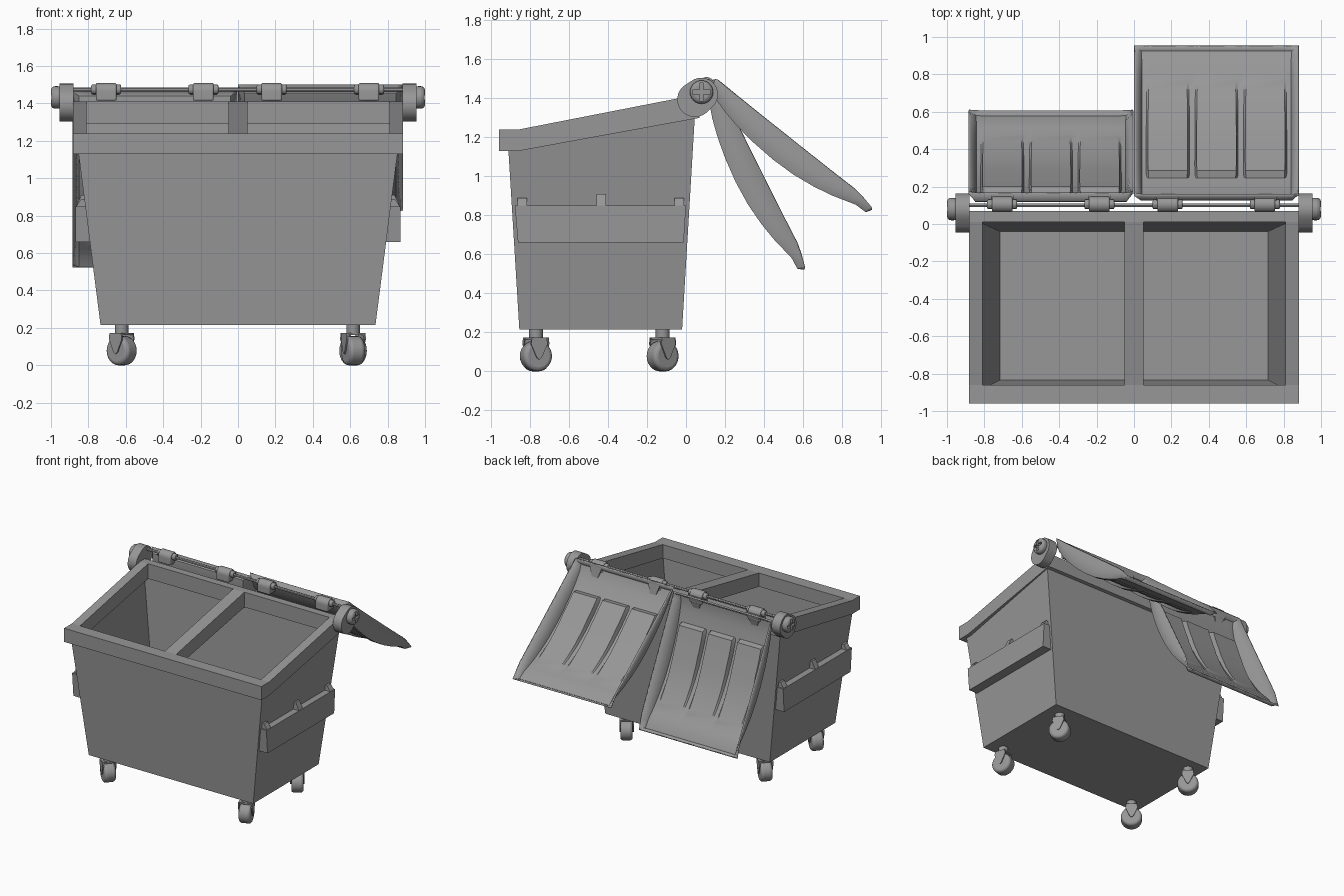
import bpy, bmesh
from math import radians, sin, cos, pi
from mathutils import Matrix

if "Cube" in bpy.data.objects:
    bpy.data.objects.remove(bpy.data.objects["Cube"])

GREY = bpy.data.materials.new("dark_grey")
GREY.diffuse_color = (.31, .31, .31, 1)
GREY.use_nodes = True
GREY.node_tree.nodes["Principled BSDF"].inputs["Base Color"].default_value = GREY.diffuse_color


def finish(name, bm, smooth=None, bevel=0):
    bmesh.ops.recalc_face_normals(bm, faces=bm.faces)
    return make(name, bm, smooth, bevel)


def make(name, bm, smooth=None, bevel=0):
    me = bpy.data.meshes.new(name)
    bm.to_mesh(me)
    bm.free()
    me.materials.append(GREY)
    ob = bpy.data.objects.new(name, me)
    bpy.context.collection.objects.link(ob)
    if bevel:
        m = ob.modifiers.new("bevel", 'BEVEL')
        m.width, m.segments, m.limit_method = bevel, 3, 'ANGLE'
        m.angle_limit = radians(50)
    if smooth:
        bpy.ops.object.select_all(action='DESELECT')
        ob.select_set(True)
        bpy.context.view_layer.objects.active = ob
        bpy.ops.object.shade_smooth_by_angle(angle=radians(smooth))
    return ob


def add_prism(bm, profile, x0, x1):
    """Extrude a (y, z) profile along x."""
    a = [bm.verts.new((x0, y, z)) for y, z in profile]
    b = [bm.verts.new((x1, y, z)) for y, z in profile]
    bm.faces.new(a)
    bm.faces.new(b[::-1])
    for i in range(len(a)):
        j = (i + 1) % len(a)
        bm.faces.new((a[i], b[i], b[j], a[j]))


def prism(name, profile, x0, x1, **kw):
    bm = bmesh.new()
    add_prism(bm, profile, x0, x1)
    return finish(name, bm, **kw)


def circle(y, z, r, n=24, a0=0.0, a1=2 * pi, closed=True):
    return [(y + r * cos(a0 + (a1 - a0) * i / n), z + r * sin(a0 + (a1 - a0) * i / n))
            for i in range(n if closed else n + 1)]


def rect(y0, y1, z0, z1):
    return [(y0, z0), (y1, z0), (y1, z1), (y0, z1)]


def cut(ob, profile, x0, x1):
    cutter = prism("cutter", profile, x0, x1)
    cutter.hide_render = True
    m = ob.modifiers.new("cut", 'BOOLEAN')
    m.operation, m.object, m.solver = 'DIFFERENCE', cutter, 'EXACT'
    bpy.context.view_layer.objects.active = ob
    for mod in list(ob.modifiers):
        bpy.ops.object.modifier_apply(modifier=mod.name)
    bpy.data.objects.remove(cutter)


# Tapered open tub with a sloping top edge
bm = bmesh.new()
low = [bm.verts.new(p) for p in ((-.735, -.855, .215), (.735, -.855, .215),
                                 (.735, -.02, .215), (-.735, -.02, .215))]
top = [bm.verts.new(p) for p in ((-.855, -.912, 1.15), (.855, -.912, 1.15),
                                 (.876, .046, 1.32), (-.876, .046, 1.32))]
bm.faces.new(low[::-1])
for i in range(4):
    j = (i + 1) % 4
    bm.faces.new((low[i], low[j], top[j], top[i]))
tub = make("tub", bm)
m = tub.modifiers.new("wall", 'SOLIDIFY')
m.thickness, m.offset, m.use_even_offset = .022, -1, True

# Rim frame with two openings and a centre bar
rim = prism("rim", [(-.96, 1.13), (-.86, 1.13), (.07, 1.30), (.07, 1.41),
                    (.01, 1.41), (-.86, 1.24), (-.96, 1.24)], -.882, .882)
for s in (-1, 1):
    cut(rim, rect(-.86, .01, 1.0, 1.6), min(s * .05, s * .81), max(s * .05, s * .81))

for s, side in ((-1, "left"), (1, "right")):
    # Fork pocket (inner face follows the wall) with gussets on top
    bm = bmesh.new()
    add_prism(bm, [(-.862, .66), (-.012, .66), (0, .85), (-.878, .85)], s * .78, s * .868)
    for v in bm.verts:
        if abs(v.co.x) < .8:
            v.co.x = s * (.785 if v.co.z < .7 else .81)
    finish(side + "_fork_pocket", bm)
    for k, (yc, zt) in enumerate(((-.84, .89), (-.435, .91), (-.035, .89))):
        bm = bmesh.new()
        add_prism(bm, rect(yc - .024, yc + .024, .845, zt), s * .808, s * .868)
        for v in bm.verts:
            if abs(v.co.x) > .85 and v.co.z > .87:
                v.co.x = s * .838
        finish(f"{side}_gusset_{k}", bm)

    # Rounded hinge bracket and slotted bolt head
    t = radians(40)
    cap = (circle(.078, 1.42, .086, 12, t - pi / 2, t + pi / 2, False)
           + circle(.045, 1.394, .09, 12, t + pi / 2, t + 1.5 * pi, False))
    prism(side + "_hinge_bracket", cap, s * .88, s * .955, smooth=30)
    bolt = prism(side + "_hinge_bolt", circle(.08, 1.432, .06), s * .94, s * 1.0,
                 smooth=30, bevel=.022)
    for slot in (rect(.07, .09, 1.386, 1.478), rect(.034, .126, 1.422, 1.442)):
        cut(bolt, slot, s * .982, s * 1.1)

# Hinge rod
prism("hinge_rod", circle(.10, 1.475, .01, 12), -.9, .9, smooth=30)

# Lid shell: outer curve (distance from hinge end, depth)
CURVE = [(0, -.035), (.01, -.05), (.06, -.078), (.145, -.102), (.25, -.122), (.36, -.134),
         (.49, -.14), (.62, -.135), (.74, -.118), (.84, -.096), (.965, -.057), (1.03, -.055)]
ROWS = [.01, .06, .11, .145, .205, .235, .30, .36, .42, .49, .55, .62, .68, .74, .80,
        .845, .865, .91, .965, 1.03]


def depth(u):
    for (u0, v0), (u1, v1) in zip(CURVE, CURVE[1:]):
        if u <= u1:
            return v0 + (v1 - v0) * (u - u0) / (u1 - u0)
    return CURVE[-1][1]


def build_lid(side, xc, angle):
    # columns: (x, raised?, rim?)
    cols = [(-.441, 0, 1), (-.405, 0, 0)]
    for c in (-.26, 0, .26):
        cols += [(c - .109, 0, 0), (c - .099, 1, 0), (c + .099, 1, 0), (c + .109, 0, 0)]
    cols += [(.405, 0, 0), (.441, 0, 1)]
    bm = bmesh.new()
    grid = [[bm.verts.new((x, .022, .069)) for x, _, _ in cols]]
    for u in ROWS:
        row = []
        for x, raised, is_rim in cols:
            v = depth(u)
            if is_rim:
                v = 0 if u < .94 else -.026 * (u - .93) / .115
            elif raised and .22 < u < .85:
                v += .036 * (1 - max(0, u - .4) / .5)
            row.append(bm.verts.new((x, u + .022, v + .069)))
        grid.append(row)
    # end wall closing the shell at its free edge
    grid.append([bm.verts.new((x, 1.07, .043)) for x, _, _ in cols])
    for r0, r1 in zip(grid, grid[1:]):
        for j in range(len(cols) - 1):
            bm.faces.new((r0[j], r0[j + 1], r1[j + 1], r1[j]))
    lid = make(side + "_lid", bm, smooth=25)
    m = lid.modifiers.new("thickness", 'SOLIDIFY')
    m.thickness, m.offset = .012, 1
    parts = [lid]
    # Small ribs joining the lid to its hinge clips
    for k, x in enumerate((-.26, .26)):
        bm = bmesh.new()
        add_prism(bm, [(.0, .02), (.02, .066), (.12, -.02)], x - .06, x + .06)
        for v in bm.verts:
            if v.co.y > .1:
                v.co.x = x + (v.co.x - x) * .3
        parts.append(finish(f"{side}_lid_rib_{k}", bm))
    for p in parts:
        p.location = (xc, .09, 1.46)
        p.rotation_euler.x = radians(angle)


build_lid("right", .441, -38.5)
build_lid("left", -.444, -63.5)

# Hinge clips around the rod
for k, x in enumerate((-.705, -.185, .18, .70)):
    bm = bmesh.new()
    add_prism(bm, circle(.105, 1.467, .042, 16, 0, pi, False)
              + [(.063, 1.415), (.147, 1.415)], x - .055, x + .055)
    add_prism(bm, circle(.105, 1.475, .026, 12), x - .08, x + .08)
    finish(f"hinge_clip_{k}", bm, smooth=30, bevel=.008)

# Swivel casters
FORK = [(-.04, .172), (.04, .172), (.045, .14), (.013, .07), (0, .06), (-.013, .07), (-.045, .14)]
for name, x, y, ang in (("front_left", -.622, -.77, 50), ("front_right", .615, -.77, 20),
                        ("rear_left", -.622, -.12, 48), ("rear_right", .615, -.12, 35)):
    place = Matrix.Translation((x, y, 0)) @ Matrix.Rotation(radians(ang), 4, 'Z')
    bm = bmesh.new()
    bmesh.ops.create_cone(bm, cap_ends=True, segments=16, radius1=.036, radius2=.036, depth=.06,
                          matrix=Matrix.Translation((0, 0, .195)))
    for s in (-1, 1):
        add_prism(bm, FORK, s * .044, s * .053)
    add_prism(bm, rect(-.04, .04, .162, .174), -.05, .05)
    finish(name + "_caster_fork", bm, smooth=30).matrix_world = place
    wheel = prism(name + "_wheel", circle(0, .078, .078, 24), -.045, .045, smooth=30, bevel=.02)
    wheel.matrix_world = place
